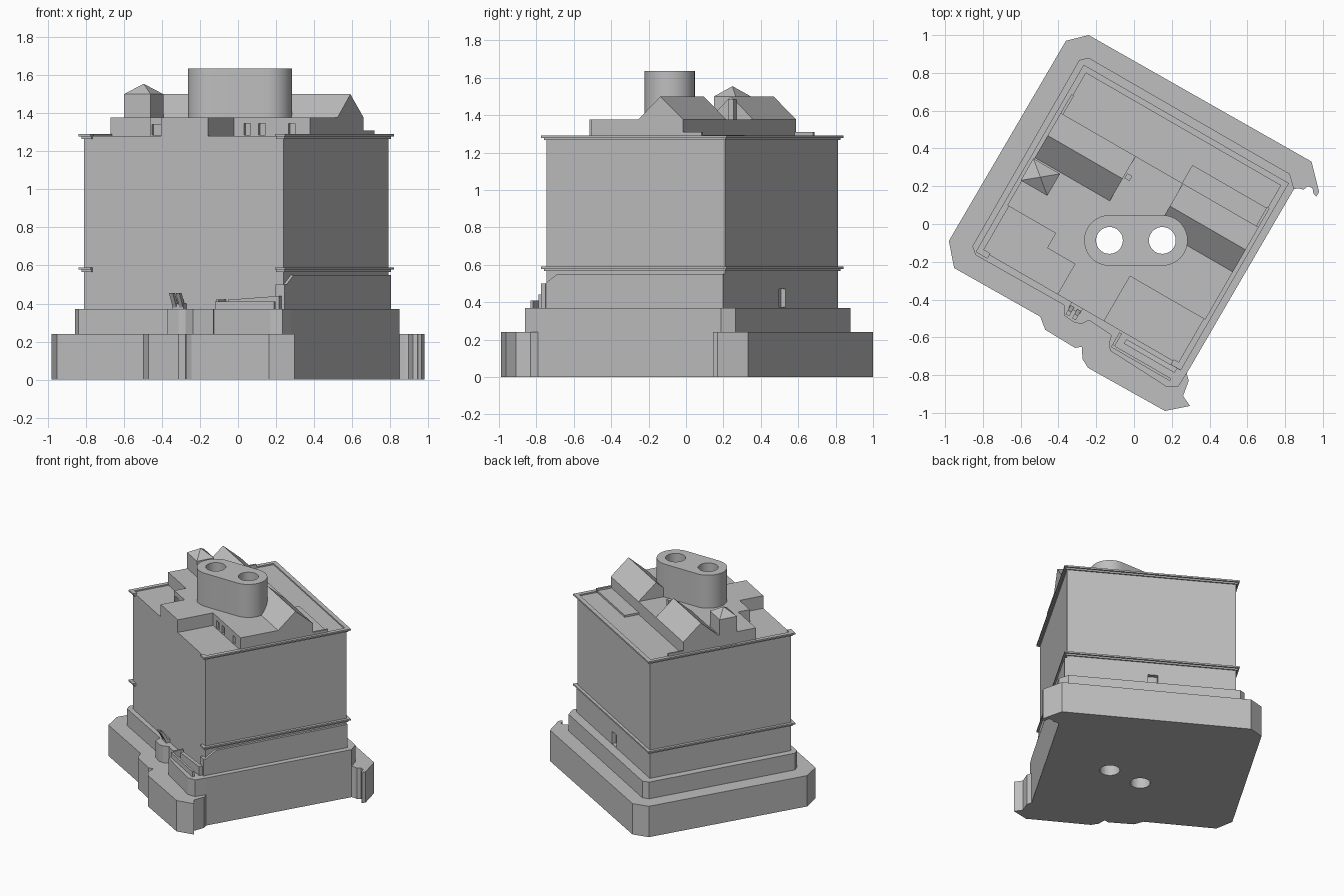
import bpy, bmesh
from math import radians, cos, sin, pi
from mathutils import Matrix

if "Cube" in bpy.data.objects:
    bpy.data.objects.remove(bpy.data.objects["Cube"], do_unlink=True)

stone = bpy.data.materials.new("grey stone")
stone.use_nodes = True
GREY = (0.52, 0.52, 0.52, 1)
stone.diffuse_color = GREY
stone.node_tree.nodes["Principled BSDF"].inputs["Base Color"].default_value = GREY
TURN = Matrix.Rotation(radians(-30), 4, 'Z')


def finish(name, bm, turn=TURN):
    bmesh.ops.recalc_face_normals(bm, faces=bm.faces)
    mesh = bpy.data.meshes.new(name)
    bm.to_mesh(mesh)
    bm.free()
    mesh.transform(turn)
    mesh.materials.append(stone)
    ob = bpy.data.objects.new(name, mesh)
    bpy.context.collection.objects.link(ob)
    return ob


def prism(name, pts, z0, z1, turn=TURN):
    """Extrude a plan outline upward."""
    bm = bmesh.new()
    f = bm.faces.new([bm.verts.new((x, y, z0)) for x, y in pts])
    top = bmesh.ops.extrude_face_region(bm, geom=[f])["geom"]
    bmesh.ops.translate(bm, vec=(0, 0, z1 - z0),
                        verts=[v for v in top if isinstance(v, bmesh.types.BMVert)])
    return finish(name, bm, turn)


def box(name, u0, u1, v0, v1, z0, z1):
    return prism(name, [(u0, v0), (u1, v0), (u1, v1), (u0, v1)], z0, z1)


def section(name, pts, a0, a1, along_u=True):
    """Extrude an upright profile along one wall direction."""
    bm = bmesh.new()
    f = bm.faces.new([bm.verts.new((a0, p, z) if along_u else (p, a0, z)) for p, z in pts])
    new = bmesh.ops.extrude_face_region(bm, geom=[f])["geom"]
    d = a1 - a0
    bmesh.ops.translate(bm, vec=(d, 0, 0) if along_u else (0, d, 0),
                        verts=[v for v in new if isinstance(v, bmesh.types.BMVert)])
    return finish(name, bm)


def cut(target, cutter):
    bpy.context.view_layer.objects.active = target
    m = target.modifiers.new("opening", 'BOOLEAN')
    m.operation, m.object, m.solver = 'DIFFERENCE', cutter, 'EXACT'
    bpy.ops.object.modifier_apply(modifier=m.name)


# Terraced base
base = prism("base_terrace", [
    (-.804, -.568), (-.797, .66), (-.708, .746), (.649, .756), (.764, .637), (.763, .608),
    (.742, .615), (.723, .637), (.697, .633), (.686, .606), (.664, .6), (.641, .585), (.637, -.545),
    (.666, -.574), (.68, -.658), (.738, -.686), (.637, -.775), (.17, -.781), (.12, -.755),
    (.087, -.70), (.058, -.724), (-.127, -.72), (-.185, -.673), (-.708, -.678)], 0, .24)
terrace = prism("upper_terrace", [
    (-.682, -.53), (-.685, .607), (-.648, .642), (.582, .642), (.641, .585), (.637, -.545),
    (.633, -.63), (.578, -.66), (.225, -.644), (.2, -.61), (.19, -.57), (.049, -.56),
    (.025, -.595), (-.01, -.61), (-.08, -.605), (-.105, -.557), (-.645, -.562)], .24, .37)

# Main walls and the plinth on the right side
U0, U1, V0, V1 = -.63, .58, -.525, .575
walls = box("main_walls", U0, U1, V0, V1, .37, 1.28)
section("side_plinth", [(V0, .37), (V1, .37), (V1, .55), (-.45, .55), (V0, .50)],
        U1 - .01, .598, True)

# Cornices: two stacked strips on three sides with short returns on the front
for level, z in (("lower", .572), ("upper", 1.272)):
    for step, out, za, zb in (("bed", .01, z - .006, z + .006), ("cap", .022, z + .006, z + .018)):
        n = f"{level}_cornice_{step}_"
        box(n + "left", U0 - out, U0 + .01, V0 - out, V1 + out, za, zb)
        box(n + "right", U1 - .01, U1 + out, V0 - out, V1 + out, za, zb)
        box(n + "back", U0 + .01, U1 - .01, V1 - .01, V1 + out, za, zb)
        box(n + "return_left", U0 + .01, U0 + .05, V0 - out, V0 + .01, za, zb)
        box(n + "return_right", U1 - .04, U1 - .01, V0 - out, V0 + .01, za, zb)

# Raised roof storey: cross plan with open courts at the front corners
ROOF, EAVE = 1.28, 1.378
storey = prism("roof_storey", [
    (U0, -.25), (-.335, -.25), (-.335, -.34), (-.165, -.34), (-.165, V0), (.12, V0),
    (.12, -.25), (U1, -.25), (U1, .315), (U0, .315)], ROOF, EAVE)
box("back_step", .112, U1, .315, .425, ROOF, 1.295)
for side, a, b in (("left", U0, U0 + .015), ("right", U1 - .015, U1)):
    box(side + "_parapet", a, b, .315, .43, ROOF, 1.31)

# Gabled roofs on either side
gable = [(.042, EAVE), (.315, EAVE), (.177, 1.5)]
section("left_gable_roof", gable, U0, -.172)
right_gable = section("right_gable_roof", gable, .117, U1)

# Tower with a pyramid roof
t0, t1, s0, s1 = -.635, -.472, -.1, .034
box("tower", t0, t1, s0, s1, ROOF, 1.5)
bm = bmesh.new()
ring = [bm.verts.new((u, v, 1.5)) for u, v in ((t0, s0), (t1, s0), (t1, s1), (t0, s1))]
tip = bm.verts.new(((t0 + t1) / 2, (s0 + s1) / 2, 1.555))
bm.faces.new(ring)
for i in range(4):
    bm.faces.new((ring[i], ring[(i + 1) % 4], tip))
finish("tower_roof", bm)
box("roof_post", -.165, -.135, .185, .215, EAVE, 1.485)

# Oval chimney block with two flues passing through the whole model
CX, CY, R, HALF = .01, -.087, .134, .14
N = 24
oval = [(CX + HALF + R * cos(a), CY + R * sin(a)) for a in (-pi / 2 + pi * i / N for i in range(N + 1))]
oval += [(2 * CX - x, 2 * CY - y) for x, y in oval]
chimney = prism("chimney_block", oval, ROOF, 1.635, Matrix.Identity(4))
for s in (-1, 1):
    flue = prism("flue_cutter", [(CX + s * HALF + .071 * cos(2 * pi * i / 32), CY + .071 * sin(2 * pi * i / 32))
                                 for i in range(32)], -.2, 2, Matrix.Identity(4))
    flue.hide_render = True
    for ob in (base, terrace, walls, storey, right_gable, chimney):
        cut(ob, flue)
    bpy.data.objects.remove(flue, do_unlink=True)

# Recessed windows in the court and a doorway in the back wall
openings = [(storey, u - .02, u + .02, -.26, -.235, 1.285, 1.345) for u in (.2, .29, .47)]
openings += [(storey, -.325, -.265, -.35, -.325, 1.285, 1.34),
             (walls, -.07, 0, .545, .6, .375, .47)]
for ob, *dims in openings:
    c = box("opening_cutter", *dims)
    cut(ob, c)
    bpy.data.objects.remove(c, do_unlink=True)

# Entrance ramp with its kerbs
section("entrance_ramp", [(.27, .37), (.58, .37), (.58, .44), (.27, .42)], -.575, -.548, False)
box("ramp_kerb", .22, .58, -.625, -.61, .37, .41)
box("ramp_kerb_end", .22, .235, -.61, -.535, .37, .42)
box("ramp_landing", .545, .60, -.548, -.52, .37, .5)

# Small leaning sculpture on the front ledge
for i, u in enumerate((-.075, -.035)):
    section(f"sculpture_bar_{i}", [(-.55, .37), (-.525, .37), (-.57, .455), (-.595, .455)], u, u + .022)
box("sculpture_foot", -.08, -.01, -.555, -.525, .37, .40)

# Smooth shading on the round chimney only
bpy.ops.object.select_all(action='DESELECT')
chimney.select_set(True)
bpy.context.view_layer.objects.active = chimney
bpy.ops.object.shade_smooth_by_angle(angle=radians(30))
